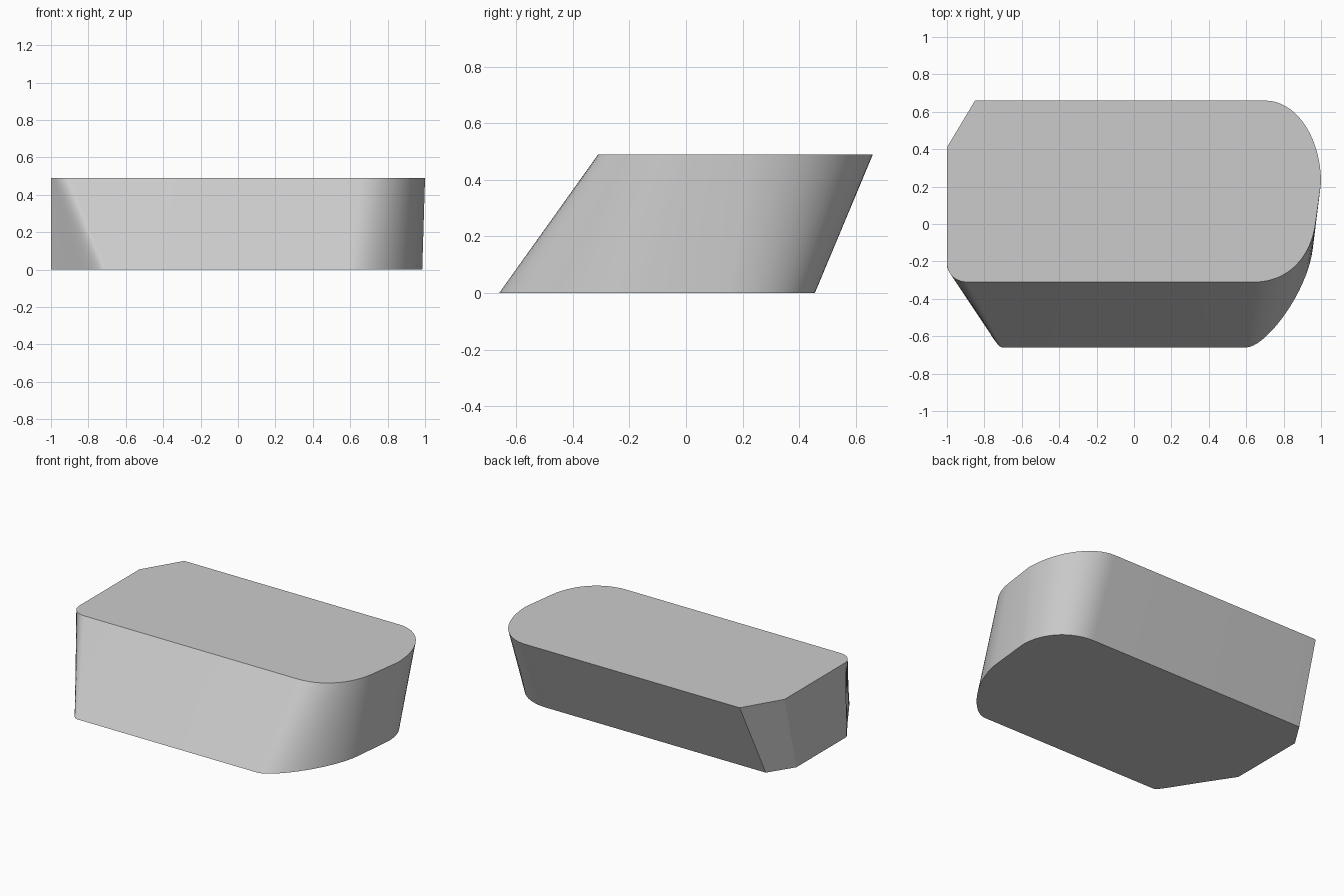
import bpy, bmesh
from mathutils import Vector
from mathutils.geometry import interpolate_bezier

cube = bpy.data.objects.get("Cube")
if cube:
    bpy.data.objects.remove(cube, do_unlink=True)

HEIGHT = 0.49
STEPS = 18

# Grey material
grey = bpy.data.materials.new("light_grey")
grey.use_nodes = True
colour = (0.6, 0.6, 0.6, 1)
grey.diffuse_color = colour
grey.node_tree.nodes["Principled BSDF"].inputs["Base Color"].default_value = colour


def outline(chamfer, corners, z):
    """Closed outline: chamfer end, three rounded corners, chamfer start."""
    points = [chamfer[0]]
    for corner in corners:
        handles = [Vector((x, y, 0)) for x, y in corner]
        points += [p.xy for p in interpolate_bezier(*handles, STEPS)]
    points.append(chamfer[1])
    return [(x, y, z) for x, y in points]


# Outlines of the base and the top, counterclockwise from the back left corner
base = outline(
    [(-1, 0.29), (-0.895, 0.455)],
    [[(-1, -0.23), (-0.74, -0.62), (-0.735, -0.66), (-0.70, -0.66)],
     [(0.60, -0.66), (0.70, -0.66), (0.92, -0.38), (0.955, -0.14)],
     [(0.985, 0.15), (0.985, 0.33), (0.86, 0.455), (0.69, 0.455)]], 0)
top = outline(
    [(-1, 0.41), (-0.85, 0.66)],
    [[(-1, -0.21), (-1, -0.265), (-0.955, -0.31), (-0.89, -0.31)],
     [(0.645, -0.31), (0.82, -0.31), (0.945, -0.18), (0.97, 0)],
     [(1, 0.22), (1, 0.46), (0.87, 0.66), (0.70, 0.66)]], HEIGHT)

# Slanted block lofted between the two outlines
bm = bmesh.new()
low = [bm.verts.new(p) for p in base]
high = [bm.verts.new(p) for p in top]
bm.faces.new(low[::-1])
bm.faces.new(high)
for i in range(len(low)):
    j = (i + 1) % len(low)
    bm.faces.new((low[i], low[j], high[j], high[i]))

mesh = bpy.data.meshes.new("slanted_block")
bm.to_mesh(mesh)
bm.free()
mesh.materials.append(grey)
block = bpy.data.objects.new("slanted_block", mesh)
bpy.context.collection.objects.link(block)

# Smooth curved walls, sharp rims
bpy.ops.object.select_all(action="DESELECT")
block.select_set(True)
bpy.context.view_layer.objects.active = block
bpy.ops.object.shade_smooth_by_angle()
